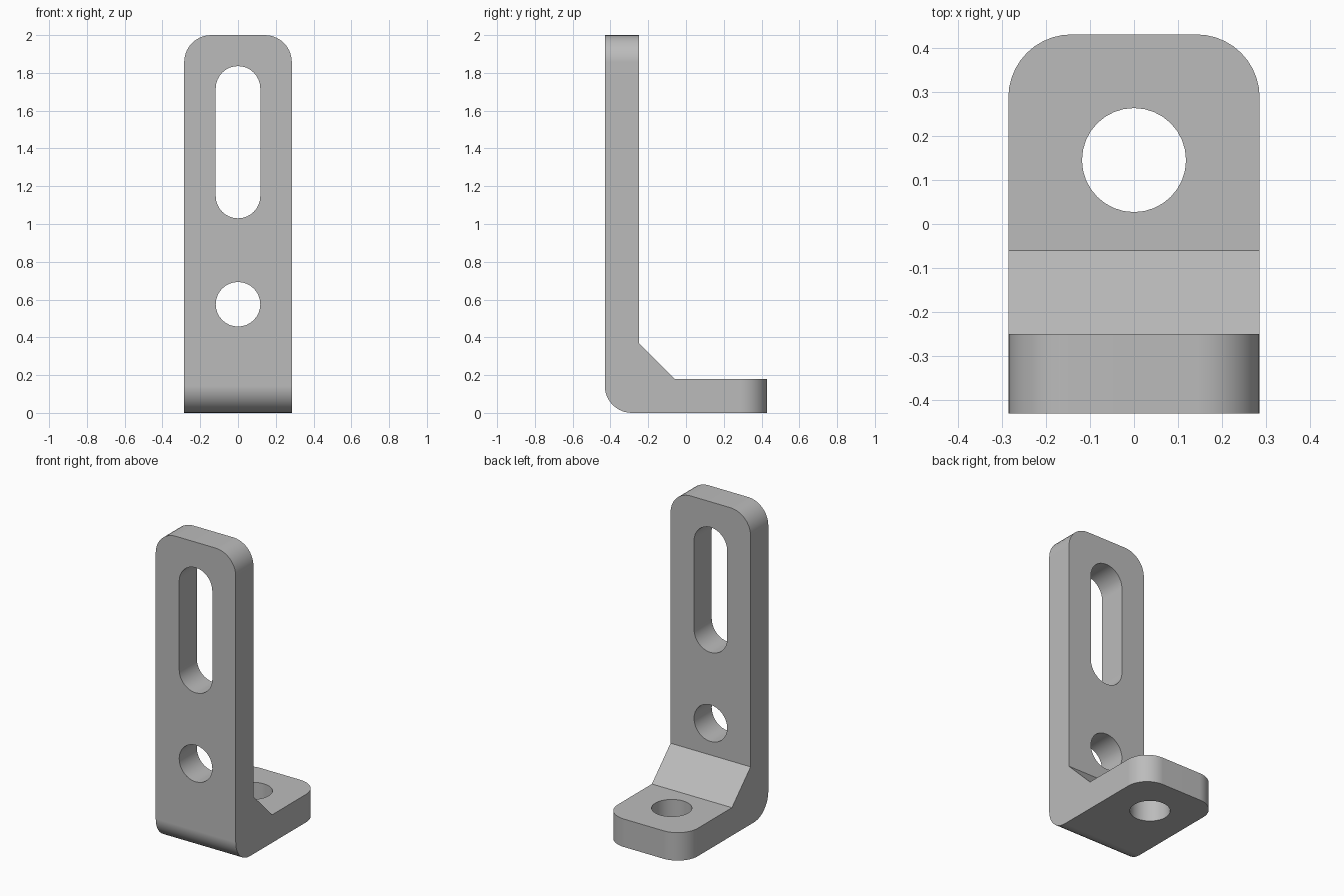
import bpy, bmesh, math
from mathutils import Matrix, Vector

cube = bpy.data.objects.get("Cube")
if cube:
    bpy.data.objects.remove(cube, do_unlink=True)

HALF_W = 0.285      # half width of the bracket
HALF_D = 0.43       # half depth of the foot
HEIGHT = 2.0
THICK = 0.18
FILLET = 0.143      # rounded corners and heel
HOLE_R = 0.118
RIB = 0.19          # inner corner gusset

steel = bpy.data.materials.new("grey_steel")
grey = (0.5, 0.5, 0.5, 1.0)
steel.use_nodes = True
steel.diffuse_color = grey
steel.node_tree.nodes["Principled BSDF"].inputs["Base Color"].default_value = grey


def prism(name, points, direction):
    """Extrude a closed outline of 3D points along a direction."""
    bm = bmesh.new()
    face = bm.faces.new([bm.verts.new(p) for p in points])
    new = bmesh.ops.extrude_face_region(bm, geom=[face])["geom"]
    verts = [v for v in new if isinstance(v, bmesh.types.BMVert)]
    bmesh.ops.translate(bm, verts=verts, vec=direction)
    bmesh.ops.recalc_face_normals(bm, faces=bm.faces)
    mesh = bpy.data.meshes.new(name)
    bm.to_mesh(mesh)
    bm.free()
    obj = bpy.data.objects.new(name, mesh)
    bpy.context.collection.objects.link(obj)
    mesh.materials.append(steel)
    return obj


def slot_outline(low, high, steps=16):
    """Stadium outline in local XY; a circle when low equals high."""
    pts = []
    for centre, start in ((high, 0.0), (low, math.pi)):
        last = steps if low == high else steps + 1
        for i in range(last):
            a = start + math.pi * i / steps
            pts.append(Vector((HOLE_R * math.cos(a), centre + HOLE_R * math.sin(a), 0)))
    return pts


# L-shaped body with gusset
inner = THICK - HALF_D
profile = [(-HALF_D, 0), (HALF_D, 0), (HALF_D, THICK), (inner + RIB, THICK),
           (inner, THICK + RIB), (inner, HEIGHT), (-HALF_D, HEIGHT)]
bracket = prism("angle_bracket", [(-HALF_W, y, z) for y, z in profile], (2 * HALF_W, 0, 0))

# Rounded top corners, foot corners and heel
bm = bmesh.new()
bm.from_mesh(bracket.data)


def is_rounded(edge):
    a, b = (v.co for v in edge.verts)
    mid, run = (a + b) / 2, b - a
    side = abs(mid.x) > HALF_W - 0.01
    top = side and mid.z > HEIGHT - 0.01 and abs(run.y) > 0.01
    foot = side and mid.y > HALF_D - 0.01 and abs(run.z) > 0.01
    heel = mid.z < 0.01 and mid.y < 0.01 - HALF_D and abs(run.x) > 0.01
    return top or foot or heel


bmesh.ops.bevel(bm, geom=[e for e in bm.edges if is_rounded(e)], offset=FILLET,
                offset_type='OFFSET', segments=10, profile=0.5, affect='EDGES')
bm.to_mesh(bracket.data)
bm.free()

# Upright slot, upright hole and foot hole
upright = Matrix.Rotation(math.pi / 2, 4, 'X')
cuts = [("slot_cutter", 1.148, 1.718, upright, (0, -0.6, 0), (0, 0.5, 0)),
        ("hole_cutter", 0.575, 0.575, upright, (0, -0.6, 0), (0, 0.5, 0)),
        ("foot_cutter", 0.145, 0.145, Matrix(), (0, 0, -0.1), (0, 0, 0.4))]
bpy.context.view_layer.objects.active = bracket
bracket.select_set(True)
for name, low, high, turn, start, run in cuts:
    outline = [turn @ p + Vector(start) for p in slot_outline(low, high)]
    cutter = prism(name, outline, run)
    cutter.hide_render = True
    mod = bracket.modifiers.new(name, 'BOOLEAN')
    mod.operation = 'DIFFERENCE'
    mod.solver = 'EXACT'
    mod.object = cutter
    bpy.ops.object.modifier_apply(modifier=mod.name)
    bpy.data.objects.remove(cutter, do_unlink=True)

# Smooth curved walls, crisp borders
bpy.ops.object.shade_smooth_by_angle(angle=math.radians(30))
weighted = bracket.modifiers.new("even_shading", 'WEIGHTED_NORMAL')
weighted.keep_sharp = True
